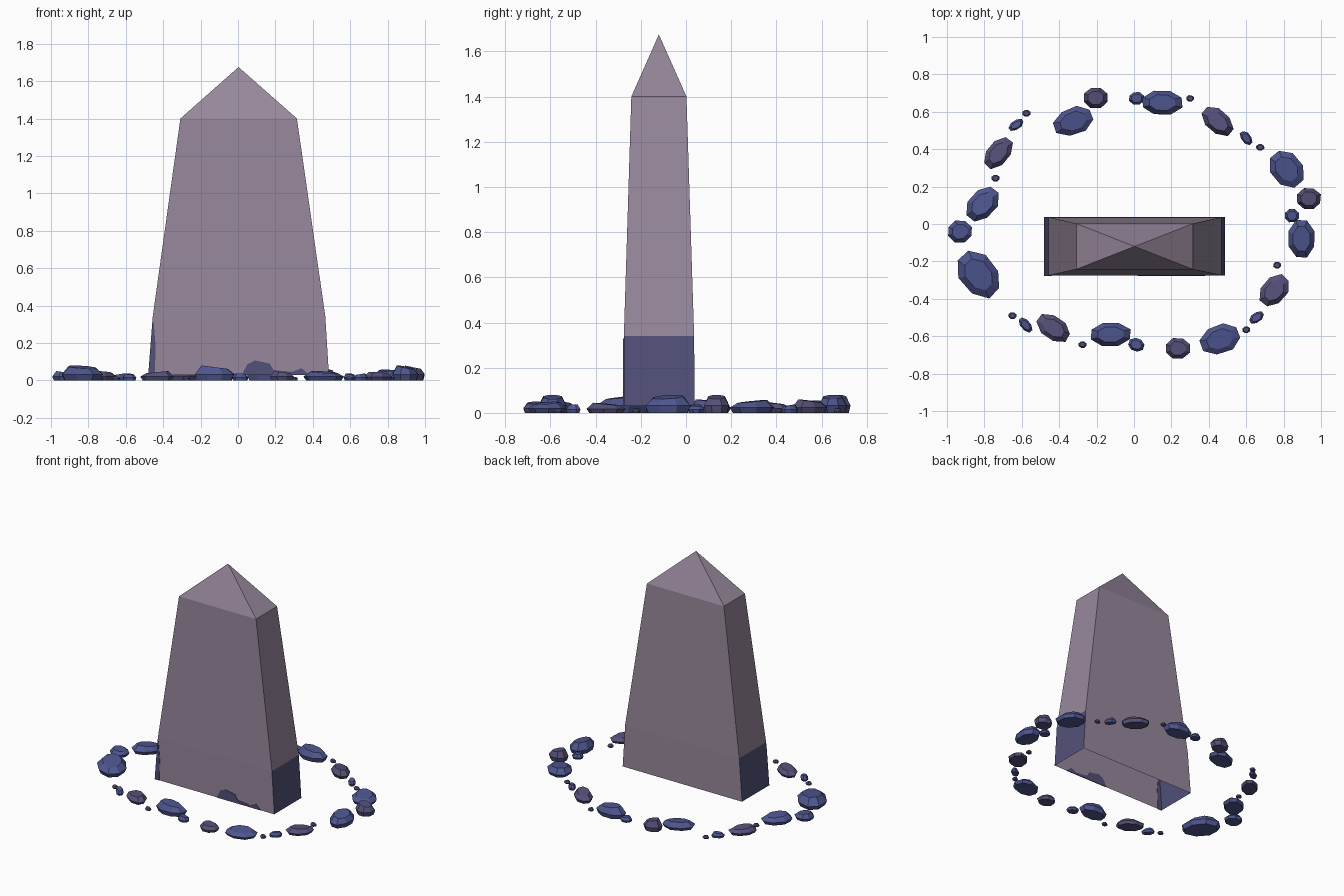
import bpy, bmesh, math, random

if "Cube" in bpy.data.objects:
    bpy.data.objects.remove(bpy.data.objects["Cube"])

random.seed(4)

def mat(name, c):
    m = bpy.data.materials.new(name)
    m.diffuse_color = (*c, 1)
    m.use_nodes = True
    m.node_tree.nodes["Principled BSDF"].inputs["Base Color"].default_value = m.diffuse_color
    return m

MAUVE = mat("mauve_stone", (0.31, 0.245, 0.33))
INDIGO = mat("indigo_stain", (0.085, 0.082, 0.195))
BLUE = mat("blue_rock", (0.078, 0.095, 0.28))
PURPLE = mat("purple_rock", (0.092, 0.082, 0.195))

def finish(bm, name, mats):
    bmesh.ops.recalc_face_normals(bm, faces=bm.faces)
    me = bpy.data.meshes.new(name)
    bm.to_mesh(me)
    bm.free()
    for m in mats:
        me.materials.append(m)
    ob = bpy.data.objects.new(name, me)
    bpy.context.collection.objects.link(ob)
    return ob

# Obelisk: hollow tapered shaft, open underneath, pyramid tip, dark foot on the narrow ends
bm = bmesh.new()
levels = [(0.03, -0.48, 0.486, -0.275, 0.038),
          (0.34, -0.456, 0.467, -0.275, 0.036),
          (1.40, -0.308, 0.315, -0.242, 0.002)]
rings = [[bm.verts.new(p) for p in ((x0, y0, z), (x1, y0, z), (x1, y1, z), (x0, y1, z))]
         for z, x0, x1, y0, y1 in levels]
apex = bm.verts.new((0.003, -0.12, 1.675))
for k in range(2):
    for i in range(4):
        j = (i + 1) % 4
        f = bm.faces.new((rings[k][i], rings[k][j], rings[k + 1][j], rings[k + 1][i]))
        f.material_index = 1 if k == 0 and i % 2 else 0
for i in range(4):
    bm.faces.new((rings[2][i], rings[2][(i + 1) % 4], apex))
finish(bm, "obelisk", [MAUVE, INDIGO])

# Stains on the broad front, thin plates showing on both sides of the wall
def stain(name, pts):
    bm = bmesh.new()
    f = bm.faces.new([bm.verts.new((x, -0.278, z)) for x, z in pts])
    r = bmesh.ops.extrude_face_region(bm, geom=[f])
    for v in r["geom"]:
        if isinstance(v, bmesh.types.BMVert):
            v.co.y += 0.006
    finish(bm, name, [INDIGO])

stain("front_stain", [(0.02, 0.03), (0.05, 0.085), (0.09, 0.107), (0.17, 0.09),
                      (0.19, 0.055), (0.29, 0.045), (0.34, 0.065), (0.38, 0.03)])
stain("corner_stain", [(-0.48, 0.03), (-0.445, 0.03), (-0.44, 0.18),
                       (-0.45, 0.30), (-0.456, 0.33)])

# Ring of faceted rocks: x, y, half length, half width, turn, height, colour
B, P = BLUE, PURPLE
rocks = [
    (.15, .65, .11, .065, 0, .08, B), (.445, .55, .095, .06, -40, .06, P),
    (.815, .295, .105, .08, -50, .058, B), (.935, .135, .064, .058, 0, .08, P),
    (.895, -.08, .1, .07, 90, .08, B), (.75, -.355, .095, .065, 50, .045, P),
    (.46, -.615, .11, .075, 20, .05, B), (.235, -.665, .066, .056, 0, .05, P),
    (-.125, -.59, .107, .065, 0, .08, B), (-.43, -.555, .095, .06, -35, .05, P),
    (-.83, -.27, .135, .095, -50, .08, B), (-.93, -.04, .066, .06, 0, .05, B),
    (-.81, .107, .105, .07, 50, .06, B), (-.725, .38, .095, .06, 50, .05, P),
    (-.325, .55, .108, .07, 20, .055, B), (-.205, .675, .066, .055, 0, .08, P),
]
# pebbles between them: x, y, half length, half width, turn
pebbles = [
    (.845, .045, .04, .036, 0), (.655, -.5, .042, .025, 35), (.013, -.645, .042, .035, -20),
    (-.58, -.54, .045, .025, -50), (-.63, .53, .043, .024, 35), (.013, .672, .04, .034, 0),
    (.6, .46, .042, .025, -50), (.765, -.22, .021, .018, 0), (.6, -.565, .021, .018, 0),
    (-.275, -.645, .022, .017, 0), (-.65, -.49, .022, .018, 0), (-.74, .245, .022, .018, 0),
    (-.575, .592, .022, .018, 0), (.3, .672, .021, .017, 0), (.675, .41, .022, .017, 0),
]
rocks += [(x, y, a, b, t, .038 if a > .03 else .022, B if a > .03 else P)
          for x, y, a, b, t in pebbles]

def rock(name, x, y, a, b, turn, h, m):
    bm = bmesh.new()
    t = math.radians(turn)
    n = 8
    jit = [random.uniform(0.95, 1.03) for _ in range(n)]
    prev = None
    for s, z in ((0.86, 0), (1.0, 0.4 * h), (0.66, h)):
        ring = []
        for i in range(n):
            g = 2 * math.pi * (i + 0.5) / n
            u, v = a * s * jit[i] * 1.06 * math.cos(g), b * s * jit[i] * 1.06 * math.sin(g)
            tilt = 1 - (0.12 * (1 + math.cos(g + turn)) if s < 0.7 else 0)
            ring.append(bm.verts.new((x + u * math.cos(t) - v * math.sin(t),
                                      y + u * math.sin(t) + v * math.cos(t), z * tilt)))
        if prev:
            for i in range(n):
                j = (i + 1) % n
                bm.faces.new((prev[i], prev[j], ring[j], ring[i]))
        else:
            bm.faces.new(ring[::-1])
        prev = ring
    bm.faces.new(prev)
    finish(bm, name, [m])

for i, r in enumerate(rocks):
    rock(f"ring_rock_{i + 1}", *r)
